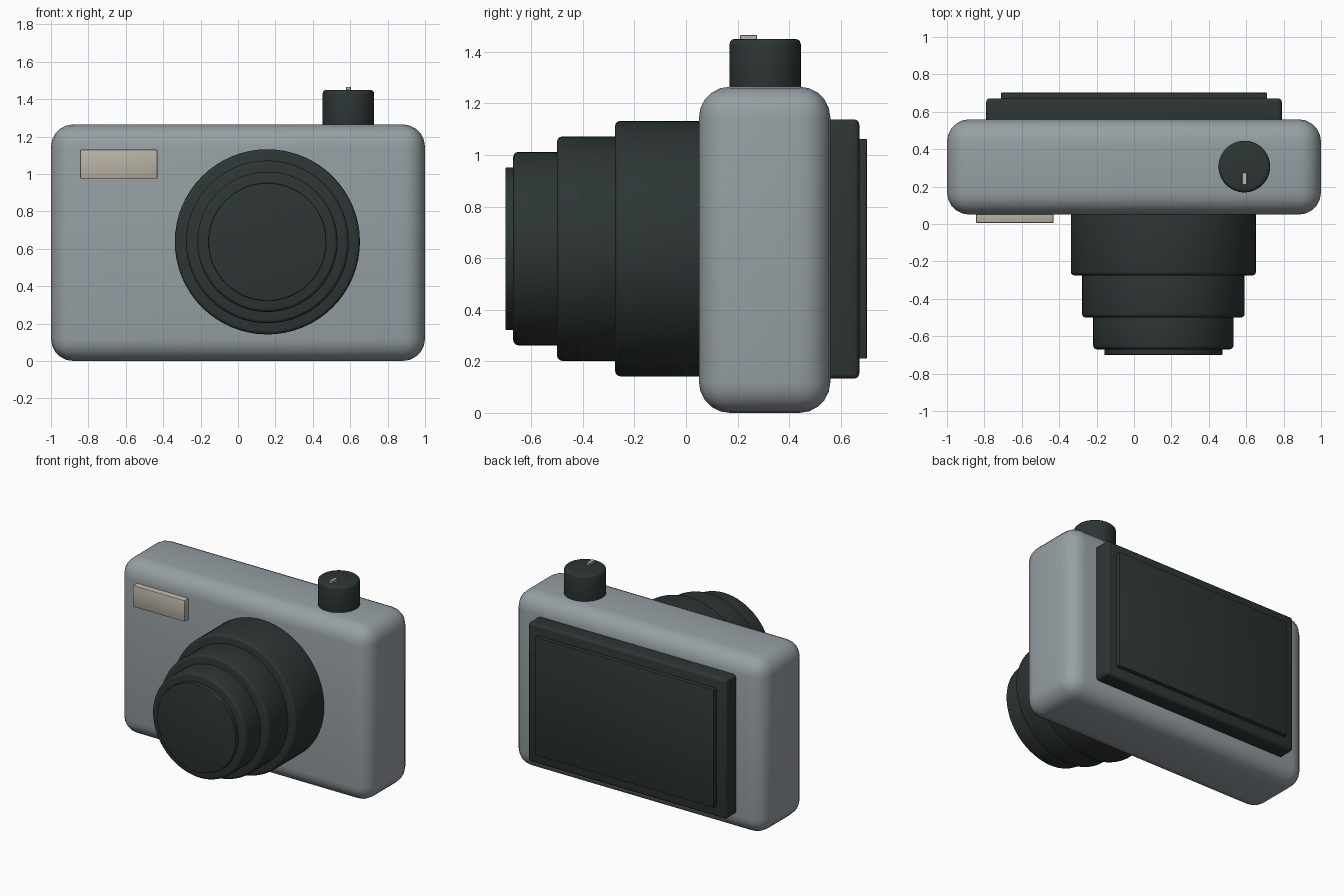
import bpy
import math

default = bpy.data.objects.get("Cube")
if default:
    bpy.data.objects.remove(default, do_unlink=True)


def material(name, color):
    mat = bpy.data.materials.new(name)
    mat.use_nodes = True
    mat.diffuse_color = (*color, 1)
    mat.node_tree.nodes["Principled BSDF"].inputs["Base Color"].default_value = (*color, 1)
    return mat


silver = material("silver grey", (0.31, 0.35, 0.37))
dark = material("dark green grey", (0.026, 0.036, 0.034))
beige = material("warm beige", (0.49, 0.45, 0.38))


def finish(obj, name, mat, bevel, segments):
    """Name, colour, round and smooth the active object."""
    obj.name = obj.data.name = name
    obj.data.materials.append(mat)
    bpy.ops.object.transform_apply(location=False, rotation=True, scale=True)
    if bevel:
        mod = obj.modifiers.new("rounding", "BEVEL")
        mod.width = bevel
        mod.segments = segments
        mod.limit_method = "ANGLE"
        bpy.ops.object.modifier_apply(modifier=mod.name)
    bpy.ops.object.shade_smooth_by_angle(angle=math.radians(35))


def box(name, mat, x, y, z, bevel=0.0, segments=3):
    """Box from (min, max) pairs along each axis."""
    spans = (x, y, z)
    bpy.ops.mesh.primitive_cube_add(size=1, location=[(a + b) / 2 for a, b in spans])
    obj = bpy.context.object
    obj.scale = [b - a for a, b in spans]
    finish(obj, name, mat, bevel, segments)


def cylinder(name, mat, radius, depth, location, tilt=0.0, bevel=0.02):
    bpy.ops.mesh.primitive_cylinder_add(vertices=64, radius=radius, depth=depth,
                                        location=location, rotation=(tilt, 0, 0))
    finish(bpy.context.object, name, mat, bevel, 3)


# Rounded camera body
box("body", silver, (-1, 1), (0.05, 0.56), (0, 1.265), 0.12, 5)

# Telescoping lens, each tube starting inside the one behind it
back = 0.1
for name, radius, front, bevel in (
    ("lens_outer_tube", 0.495, -0.275, 0.02),
    ("lens_middle_tube", 0.435, -0.50, 0.02),
    ("lens_inner_tube", 0.375, -0.67, 0.02),
    ("lens_glass", 0.315, -0.70, 0.004),
):
    cylinder(name, dark, radius, back - front,
             (0.157, (front + back) / 2, 0.637), math.pi / 2, bevel)
    back = front + 0.05

# Flash window
box("flash", beige, (-0.845, -0.43), (0.005, 0.08), (0.975, 1.13), 0.006, 2)

# Shutter button and its pointer
cylinder("shutter_button", dark, 0.138, 0.22, (0.59, 0.307, 1.34))
box("button_pointer", beige, (0.577, 0.603), (0.21, 0.276), (1.44, 1.466), 0.002, 1)

# Rear housing and display
box("rear_housing", dark, (-0.79, 0.79), (0.53, 0.672), (0.133, 1.138), 0.02)
box("rear_screen", dark, (-0.712, 0.712), (0.65, 0.702), (0.21, 1.062), 0.005, 2)
